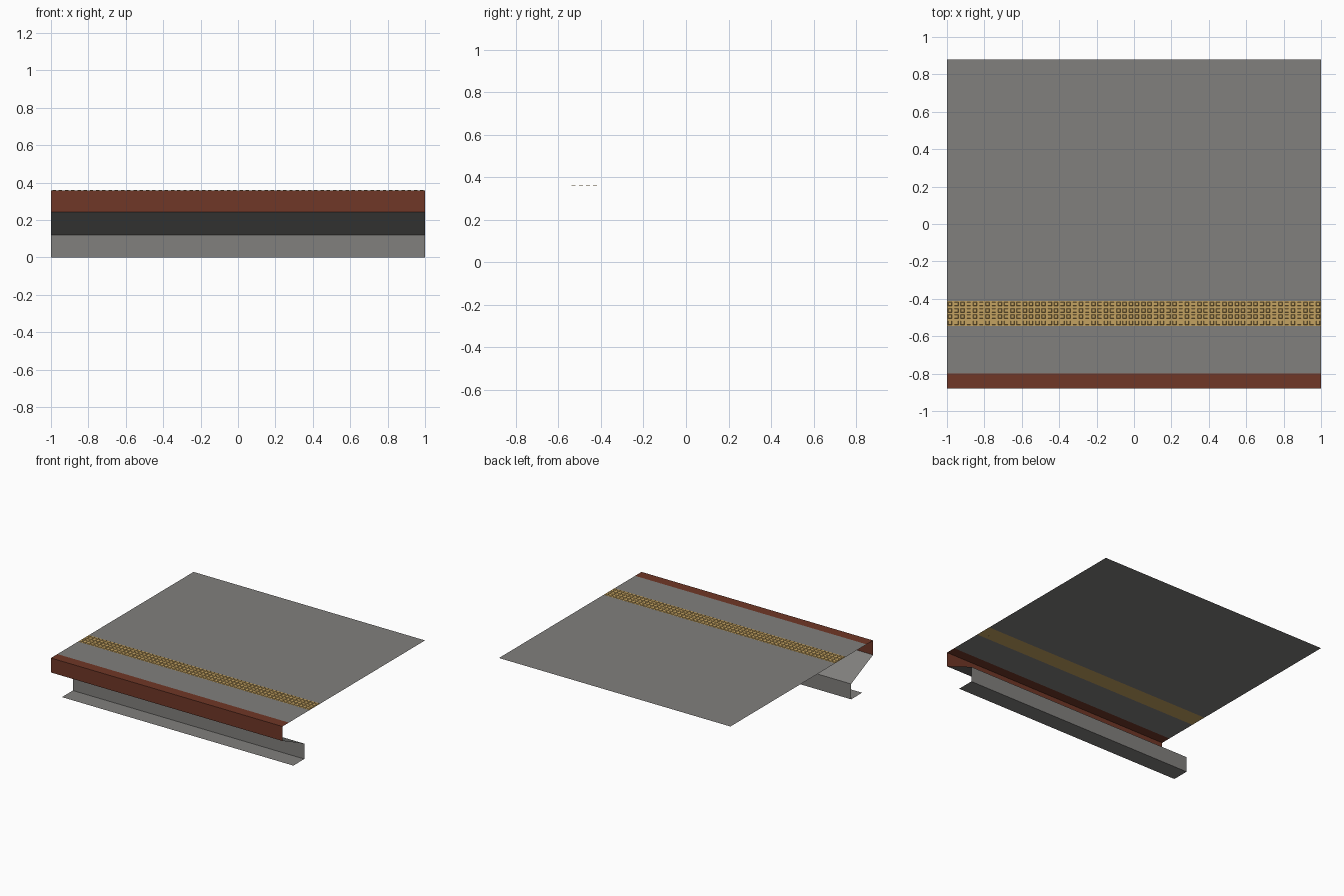
import bpy, bmesh

if "Cube" in bpy.data.objects:
    bpy.data.objects.remove(bpy.data.objects["Cube"])


def material(name, rgb):
    m = bpy.data.materials.new(name)
    m.diffuse_color = (*rgb, 1)
    m.use_nodes = True
    m.node_tree.nodes["Principled BSDF"].inputs["Base Color"].default_value = m.diffuse_color
    return m


concrete = material("concrete grey", (0.22, 0.215, 0.205))
brick = material("brick red", (0.16, 0.038, 0.02))
yellow = material("tactile yellow", (0.55, 0.36, 0.12))

TOP = 0.357


def finish(name, bm, mat):
    me = bpy.data.meshes.new(name)
    bm.to_mesh(me)
    bm.free()
    me.materials.append(mat)
    ob = bpy.data.objects.new(name, me)
    bpy.context.collection.objects.link(ob)
    return ob


def sheet(name, profile, mat):
    """Open sheet: a (y, z) profile swept along the whole length in x."""
    bm = bmesh.new()
    rows = [[bm.verts.new((x, y, z)) for x in (-1, 1)] for y, z in profile]
    for a, b in zip(rows, rows[1:]):
        bm.faces.new((a[0], a[1], b[1], b[0]))
    return finish(name, bm, mat)


# Platform deck, on both sides of the tactile strip
sheet("deck_rear", [(-0.412, TOP), (0.88, TOP)], concrete)
sheet("deck_front", [(-0.80, TOP), (-0.545, TOP)], concrete)
sheet("tactile_strip", [(-0.545, TOP), (-0.412, TOP)], yellow)

# Red coping: front lip and top edge
sheet("edge_coping", [(-0.88, 0.244), (-0.88, TOP), (-0.80, TOP)], brick)

# Footing flange, wall and sloped underside
sheet("support_wall", [(-0.745, 0), (-0.61, 0), (-0.61, 0.12), (-0.88, 0.244)], concrete)

# Raised studs: 60 x 4 small tapered blocks
bm = bmesh.new()
pitch = 2 / 60
for i in range(60):
    for j in range(4):
        cx, cy = -1 + pitch * (i + 0.5), -0.545 + pitch * (j + 0.5)
        rings = [[bm.verts.new((cx + sx * r, cy + sy * r, z))
                  for sx, sy in ((-1, -1), (1, -1), (1, 1), (-1, 1))]
                 for r, z in ((0.0105, TOP), (0.0085, TOP + 0.004))]
        bm.faces.new(rings[1])
        for k in range(4):
            n = (k + 1) % 4
            bm.faces.new((rings[0][k], rings[0][n], rings[1][n], rings[1][k]))
finish("tactile_studs", bm, yellow)
